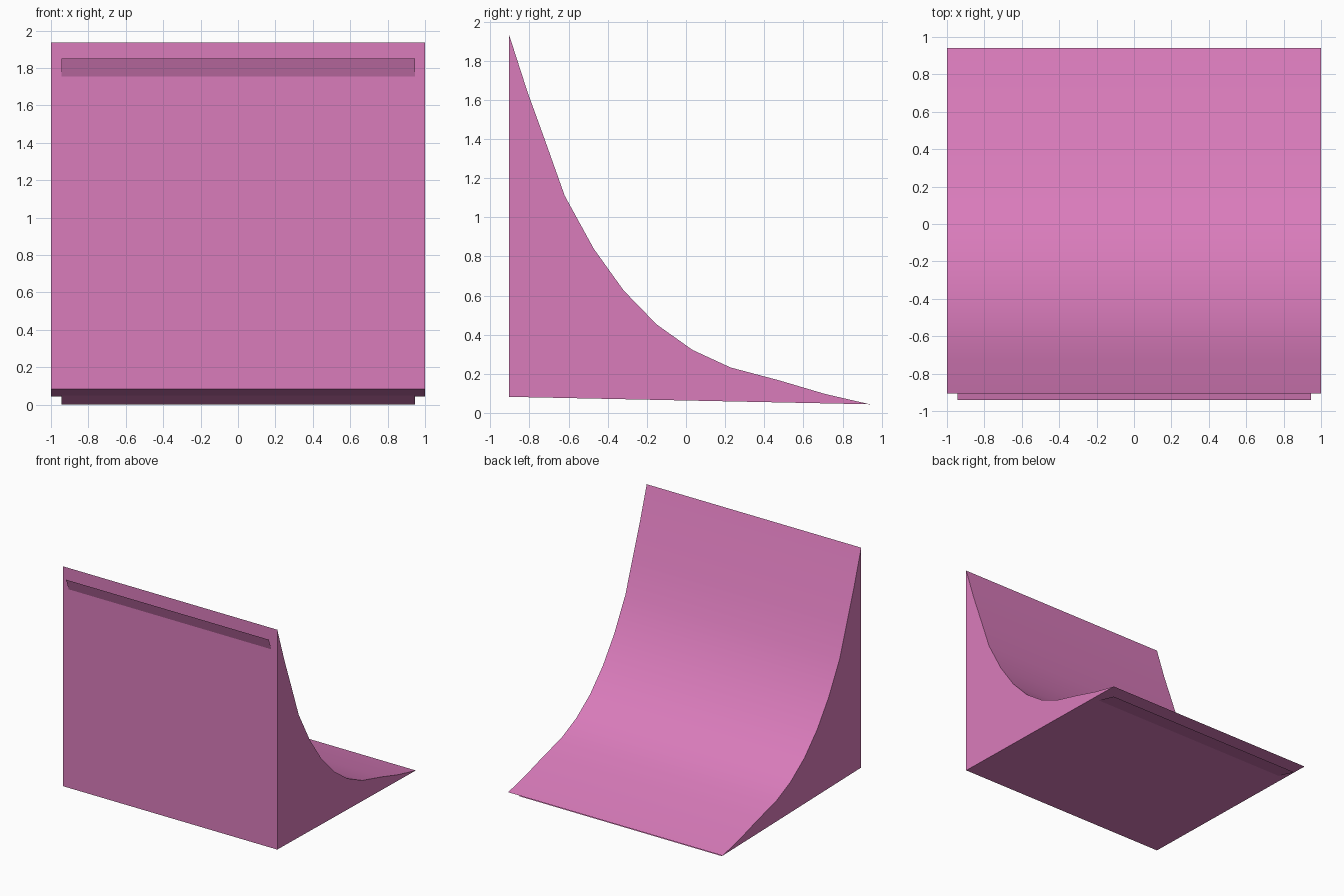
import bpy, bmesh

if "Cube" in bpy.data.objects:
    bpy.data.objects.remove(bpy.data.objects["Cube"])

pink = bpy.data.materials.new("pink")
pink.diffuse_color = (0.70, 0.20, 0.50, 1)
pink.use_nodes = True
pink.node_tree.nodes["Principled BSDF"].inputs["Base Color"].default_value = pink.diffuse_color


def sweep(name, points, half_width, closed):
    """Sweep a (y, z) profile along x; closed profiles get end caps."""
    bm = bmesh.new()
    left = [bm.verts.new((-half_width, y, z)) for y, z in points]
    right = [bm.verts.new((half_width, y, z)) for y, z in points]
    n = len(points)
    for i in range(n if closed else n - 1):
        j = (i + 1) % n
        bm.faces.new((left[i], left[j], right[j], right[i]))
    if closed:
        bm.faces.new(left)
        bm.faces.new(right[::-1])
        bmesh.ops.recalc_face_normals(bm, faces=bm.faces[:])
    mesh = bpy.data.meshes.new(name)
    bm.to_mesh(mesh)
    bm.free()
    mesh.materials.append(pink)
    obj = bpy.data.objects.new(name, mesh)
    bpy.context.collection.objects.link(obj)
    return obj


# Curved ramp: concave slope from the peak to the thin toe, then the base
slope = [(-0.905, 1.935), (-0.81, 1.64), (-0.723, 1.40), (-0.62, 1.11),
         (-0.472, 0.84), (-0.319, 0.626), (-0.15, 0.452), (0.033, 0.322),
         (0.228, 0.232), (0.477, 0.166), (0.71, 0.097), (0.94, 0.044)]
ramp = sweep("ramp", slope + [(-0.905, 0.082)], 1.0, True)
bpy.context.view_layer.objects.active = ramp
ramp.select_set(True)
bpy.ops.object.shade_smooth_by_angle(angle=0.52)

# Thin flared lips: one on the front wall, one under the toe
sweep("front_lip", [(-0.94, 1.85), (-0.903, 1.75)], 0.945, False)
sweep("base_lip", [(0.67, 0.053), (0.874, 0.0)], 0.945, False)
for name in ("front_lip", "base_lip"):
    mesh = bpy.data.objects[name].data
    # Lips face outward: forward and down
    if mesh.polygons[0].normal.z > 0:
        mesh.flip_normals()
